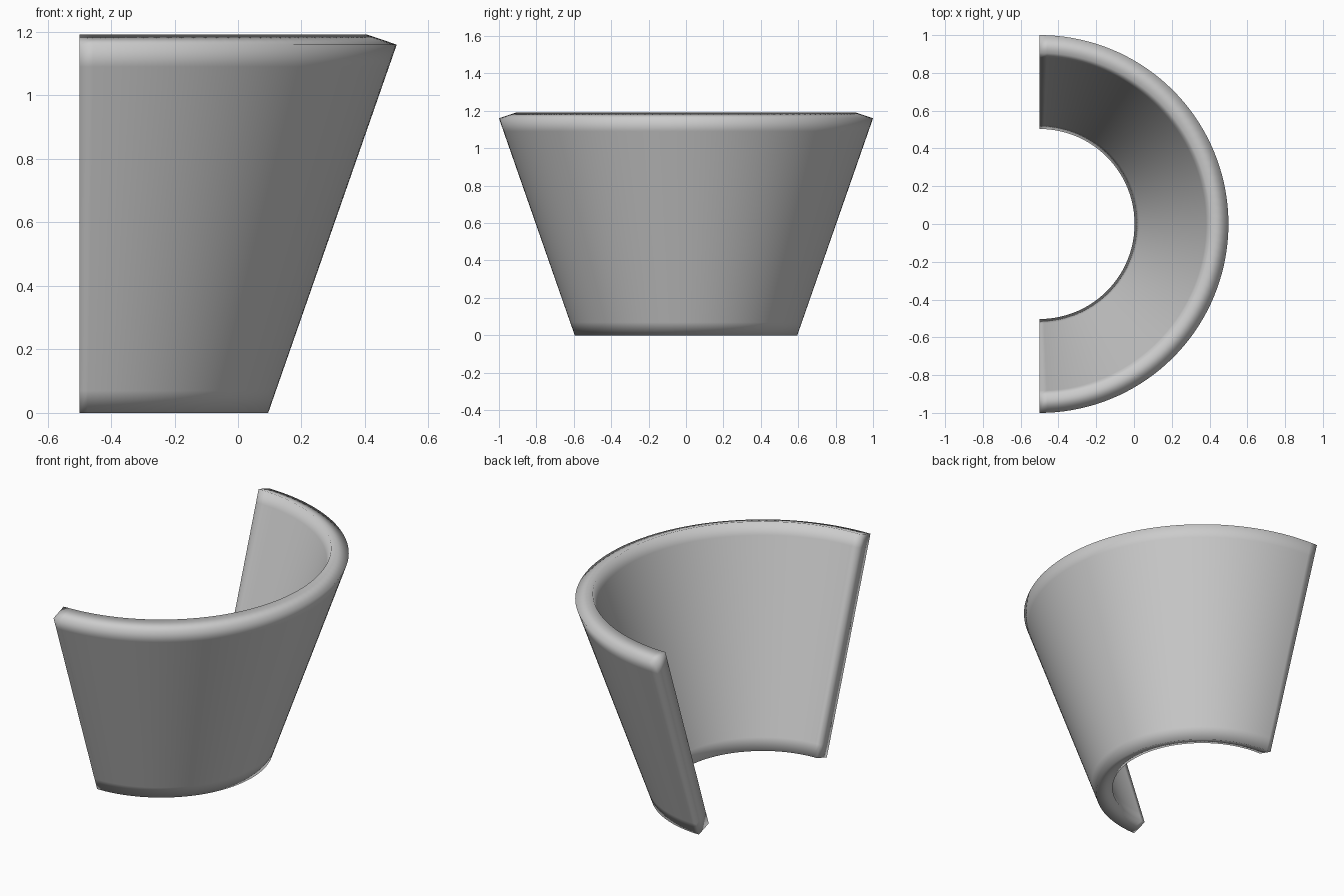
import bpy, bmesh
from math import sin, cos, radians
from mathutils import Vector

if "Cube" in bpy.data.objects:
    bpy.data.objects.remove(bpy.data.objects["Cube"])

# Wall cross-section (radius, z): slanted outer and inner lines with support points near the rims
def line(a, b):
    a, b = Vector(a), Vector(b)
    return [a.lerp(b, t) for t in (0, 0.06, 0.5, 0.94, 1)]

outer = line((0.595, 0), (1.0, 1.16))
inner = line((0.503, 0.03), (0.906, 1.192))
profile = outer + inner[::-1]

# Half turn with support columns close to both cut ends
angles = [-90] + [-87.5 + 175 * i / 70 for i in range(71)] + [90]

bm = bmesh.new()
rings = [[bm.verts.new((-0.5 + p.x * cos(radians(a)), p.x * sin(radians(a)), p.y))
          for p in profile] for a in angles]
n, half = len(profile), len(outer)
for r0, r1 in zip(rings, rings[1:]):
    for j in range(n):
        k = (j + 1) % n
        bm.faces.new((r0[j], r1[j], r1[k], r0[k]))

# Flat cut ends
for ring in (rings[0], rings[-1]):
    for j in range(half - 1):
        bm.faces.new((ring[j], ring[j + 1], ring[n - 2 - j], ring[n - 1 - j]))

bmesh.ops.recalc_face_normals(bm, faces=bm.faces[:])
for f in bm.faces:
    f.smooth = True

# Half-cone shell
mesh = bpy.data.meshes.new("half_cone_shell")
bm.to_mesh(mesh)
bm.free()
shell = bpy.data.objects.new("half_cone_shell", mesh)
bpy.context.collection.objects.link(shell)
